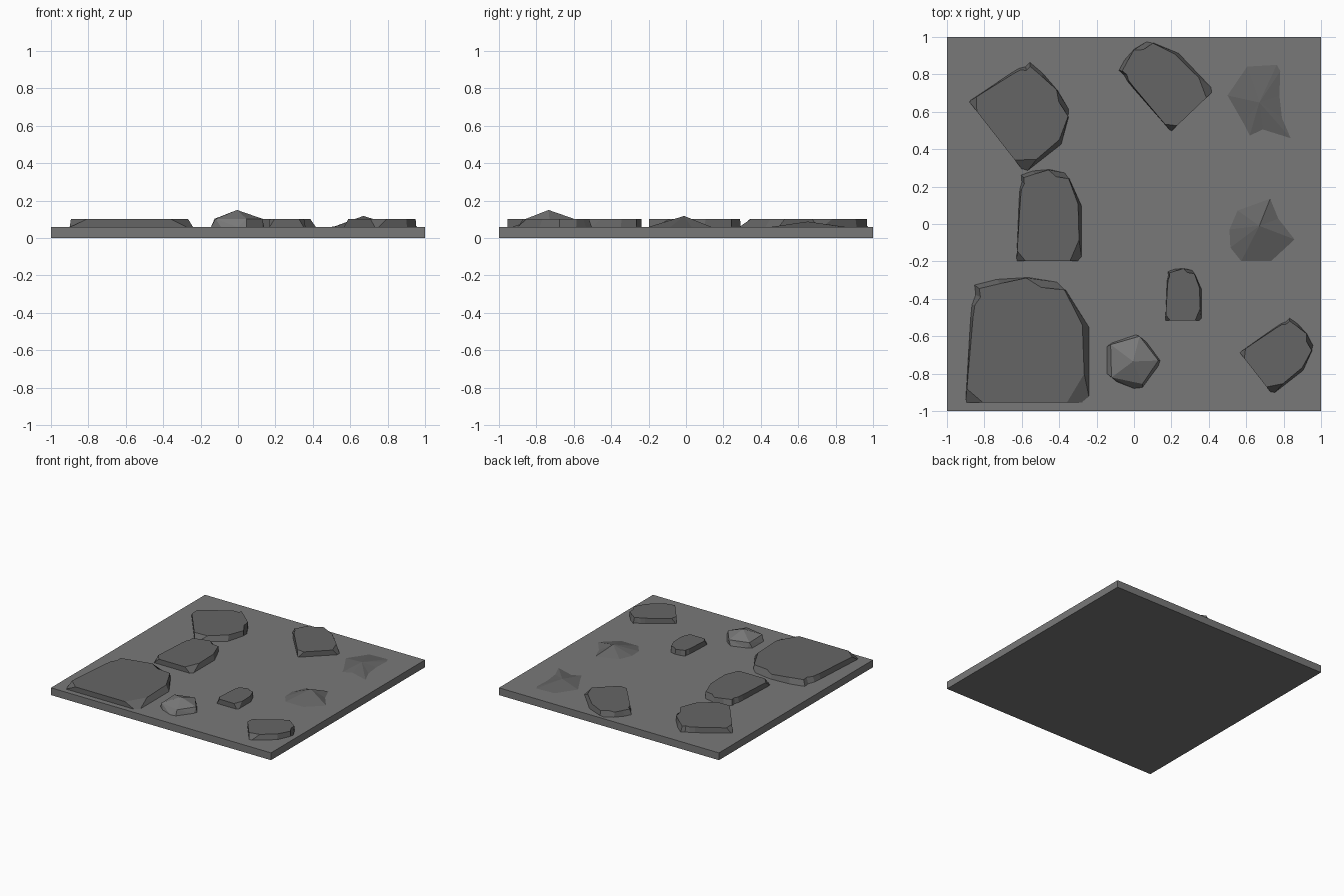
import bpy
from math import sin, cos, radians

if "Cube" in bpy.data.objects:
    bpy.data.objects.remove(bpy.data.objects["Cube"])

GROUND = 0.06
SINK = 0.058     # stones start just inside the slab
STONE_TOP = 0.101


def material(name, value):
    m = bpy.data.materials.new(name)
    m.diffuse_color = (value, value, value, 1)
    m.use_nodes = True
    m.node_tree.nodes["Principled BSDF"].inputs["Base Color"].default_value = m.diffuse_color
    return m


SOIL = material("soil_grey", 0.19)
ROCK = material("rock_grey", 0.13)


def make(name, verts, faces, mat):
    me = bpy.data.meshes.new(name)
    me.from_pydata(verts, [], faces)
    me.materials.append(mat)
    me.update()
    ob = bpy.data.objects.new(name, me)
    bpy.context.collection.objects.link(ob)
    return ob


def side_faces(n):
    return [(i, (i + 1) % n, n + (i + 1) % n, n + i) for i in range(n)]


# Base slab
bpy.ops.mesh.primitive_cube_add(size=1, location=(0, 0, GROUND / 2))
slab = bpy.context.object
slab.name = "ground_slab"
slab.scale = (2, 2, GROUND)
bpy.ops.object.transform_apply(scale=True)
slab.data.materials.append(SOIL)

# Flat stone outlines in a unit square: (bottom point, top point)
STONE = [((0.0, 0.0), (0.14, 0.0)), ((0.95, 0.0), (0.82, 0.0)),
         ((1.0, 0.04), (0.96, 0.23)), ((1.0, 0.60), (0.945, 0.62)),
         ((0.81, 0.90), (0.80, 0.90)), ((0.75, 0.96), (0.61, 0.92)),
         ((0.50, 1.0), (0.49, 0.995)), ((0.25, 0.985), (0.28, 0.95)),
         ((0.07, 0.94), (0.11, 0.91)), ((0.08, 0.86), (0.12, 0.84)),
         ((0.05, 0.78), (0.075, 0.78)), ((0.04, 0.68), (0.06, 0.68)),
         ((0.0, 0.02), (0.01, 0.11))]


def flat_stone(name, x, y, angle, sx, sy):
    a = radians(angle)

    def place(p, z):
        u, v = p[0] * sx, p[1] * sy
        return (x + u * cos(a) - v * sin(a), y + u * sin(a) + v * cos(a), z)
    n = len(STONE)
    verts = [place(b, SINK) for b, t in STONE] + [place(t, STONE_TOP) for b, t in STONE]
    faces = side_faces(n) + [tuple(range(n, 2 * n)), tuple(reversed(range(n)))]
    make(name, verts, faces, ROCK)


for i, s in enumerate([(-0.9, -0.955, 0, 0.66, 0.67),
                       (-0.628, -0.198, 0, 0.348, 0.49),
                       (0.168, -0.517, 0, 0.193, 0.28),
                       (-0.882, 0.655, -52, 0.485, 0.41),
                       (0.198, 0.495, 43.6, 0.318, 0.455),
                       (0.565, -0.687, -52, 0.285, 0.345)]):
    flat_stone(f"flat_stone_{i + 1}", *s)


def mound(name, outline, apex):
    n = len(outline)
    verts = [(x, y, SINK) for x, y in outline] + [apex]
    faces = [(i, (i + 1) % n, n) for i in range(n)] + [tuple(reversed(range(n)))]
    make(name, verts, faces, ROCK)


# Rounded pebble: base ring, raised five-sided ring, apex
ring = [(-0.125, -0.645), (-0.12, -0.82), (0.045, -0.855), (0.13, -0.73), (0.03, -0.60)]
base = [(-0.145, -0.655), (-0.145, -0.80), (-0.09, -0.845), (0.0, -0.88), (0.045, -0.875),
        (0.13, -0.76), (0.14, -0.73), (0.07, -0.635), (0.01, -0.592), (-0.115, -0.634)]
pv = [(x, y, SINK) for x, y in base] + [(x, y, 0.103) for x, y in ring]
pv.append((-0.005, -0.735, 0.15))
pf = [tuple(reversed(range(10)))]
for k in range(5):
    a, b, t, u = 2 * k, 2 * k + 1, 10 + k, 10 + (k + 1) % 5
    pf += [(a, b, t), (b, u, t), (b, (b + 1) % 10, u), (t, u, 15)]
make("round_pebble", pv, pf, SOIL)

# Low mounds with ridges
mound("low_mound_1",
      [(0.73, 0.14), (0.55, 0.075), (0.505, -0.03), (0.51, -0.13), (0.57, -0.205),
       (0.735, -0.205), (0.865, -0.085), (0.775, 0.03)],
      (0.67, -0.01, 0.118))
mound("low_mound_2",
      [(0.77, 0.865), (0.60, 0.855), (0.488, 0.69), (0.58, 0.53), (0.615, 0.46),
       (0.69, 0.495), (0.85, 0.445), (0.80, 0.56), (0.785, 0.69), (0.79, 0.83)],
      (0.67, 0.65, 0.088))
